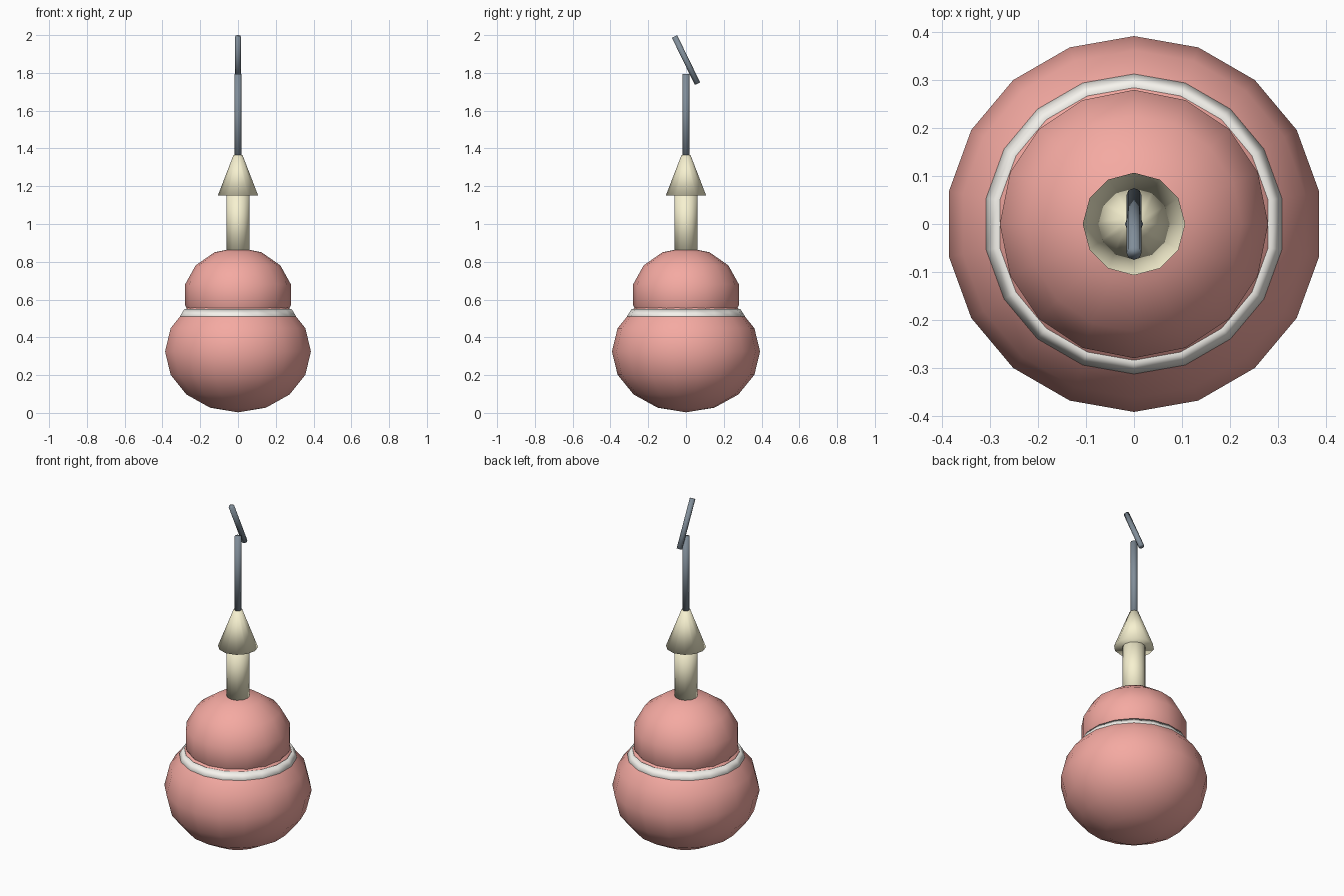
import bpy, bmesh
from math import sin, cos, pi, radians

if "Cube" in bpy.data.objects:
    bpy.data.objects.remove(bpy.data.objects["Cube"])


def material(name, rgb):
    m = bpy.data.materials.new(name)
    m.diffuse_color = (*rgb, 1)
    m.use_nodes = True
    m.node_tree.nodes["Principled BSDF"].inputs["Base Color"].default_value = m.diffuse_color
    return m


RED = material("red", (0.91, 0.40, 0.36))
WHITE = material("off_white", (0.92, 0.90, 0.85))
CREAM = material("cream", (0.93, 0.88, 0.63))
DARK = material("dark", (0.22, 0.27, 0.32))


def lathe(name, profile, sides, mat, closed=False):
    """Revolve (radius, z) points around z; radius 0 makes a pole, open ends get caps."""
    bm = bmesh.new()
    rings = []
    for r, z in profile:
        n = 1 if r == 0 else sides
        rings.append([bm.verts.new((r * sin(2 * pi * i / sides), r * cos(2 * pi * i / sides), z))
                      for i in range(n)])
    pairs = list(zip(rings, rings[1:]))
    if closed:
        pairs.append((rings[-1], rings[0]))
    for a, b in pairs:
        for i in range(sides):
            j = (i + 1) % sides
            quad = [a[i % len(a)], a[j % len(a)], b[j % len(b)], b[i % len(b)]]
            bm.faces.new(list(dict.fromkeys(quad)))
    if not closed:
        for ring in (rings[0], rings[-1]):
            if len(ring) > 1:
                bm.faces.new(ring)
    bmesh.ops.recalc_face_normals(bm, faces=bm.faces)
    for f in bm.faces:
        f.smooth = True
    mesh = bpy.data.meshes.new(name)
    bm.to_mesh(mesh)
    bm.free()
    mesh.materials.append(mat)
    ob = bpy.data.objects.new(name, mesh)
    bpy.context.collection.objects.link(ob)
    return ob


def ball(name, radius, half_height, z, sides, rings, mat):
    inner = [(radius * sin(pi * k / rings), z - half_height * cos(pi * k / rings))
             for k in range(1, rings)]
    return lathe(name, [(0, z - half_height)] + inner + [(0, z + half_height)], sides, mat)


# Float: large lower ball, smaller upper ball, diamond-section stripe
ball("lower_body", 0.392, 0.322, 0.325, 18, 8, RED)
ball("upper_body", 0.287, 0.25, 0.625, 16, 7, RED)
lathe("stripe", [(0.313, 0.51), (0.288, 0.55), (0.263, 0.51), (0.288, 0.47)], 18, WHITE, closed=True)

# Stem and flared cap
lathe("stem", [(0.062, 0.85), (0.062, 1.17)], 12, CREAM)
lathe("flared_cap", [(0.107, 1.15), (0.024, 1.365)], 12, CREAM)

# Upright rod and tilted tip
lathe("rod", [(0.019, 1.35), (0.019, 1.795)], 8, DARK)
tip = lathe("tilted_tip", [(0.0155, -0.139), (0.0155, 0.139)], 8, DARK)
tip.location = (0, 0, 1.868)
tip.rotation_euler = (radians(26), 0, 0)
